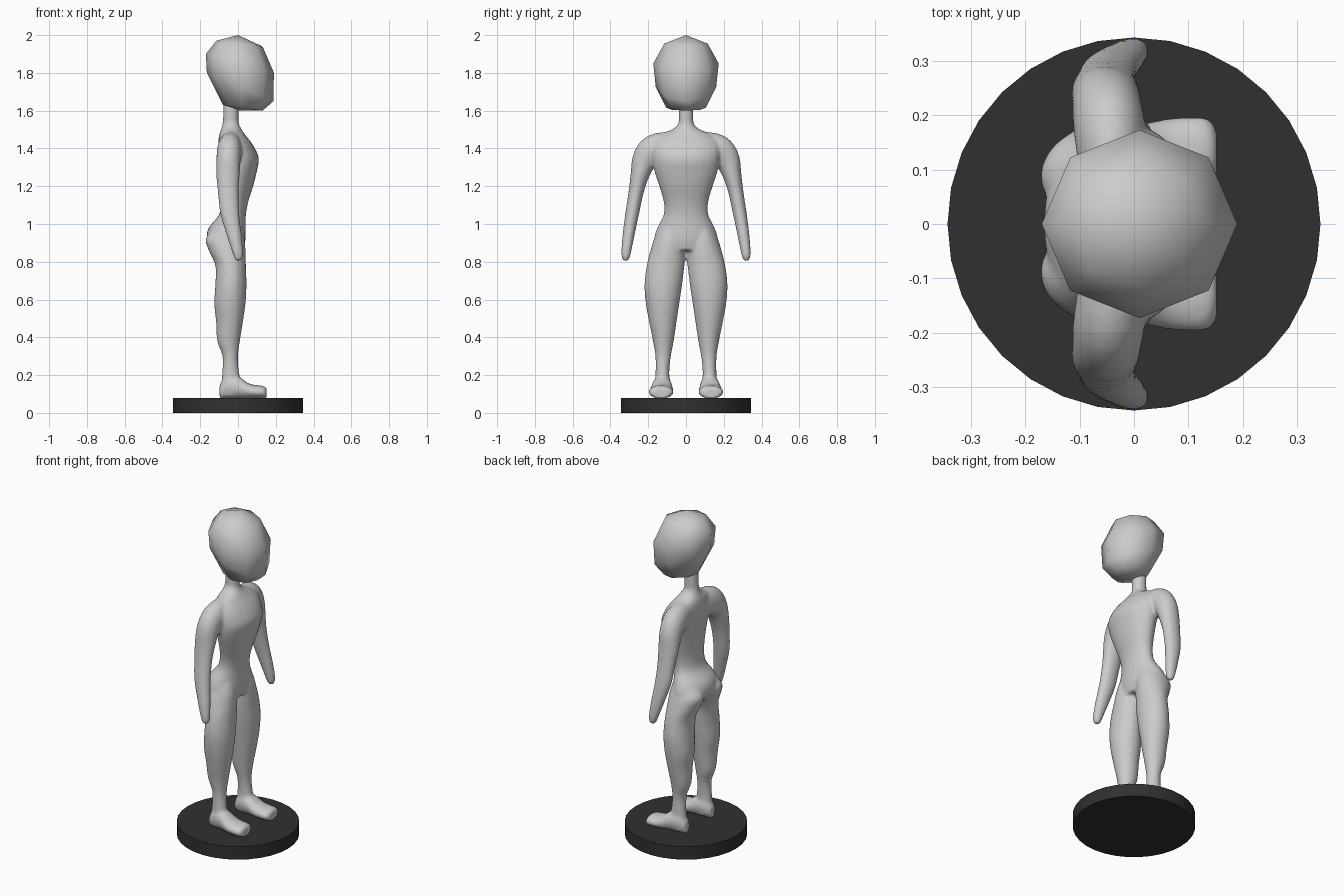
import bpy, bmesh, math
from mathutils import Vector

if "Cube" in bpy.data.objects:
    bpy.data.objects.remove(bpy.data.objects["Cube"])


def material(name, value):
    m = bpy.data.materials.new(name)
    m.diffuse_color = (value, value, value, 1)
    m.use_nodes = True
    m.node_tree.nodes["Principled BSDF"].inputs["Base Color"].default_value = m.diffuse_color
    return m


def make_object(name, bm, mat):
    bmesh.ops.recalc_face_normals(bm, faces=bm.faces)
    me = bpy.data.meshes.new(name)
    bm.to_mesh(me)
    bm.free()
    me.materials.append(mat)
    ob = bpy.data.objects.new(name, me)
    bpy.context.collection.objects.link(ob)
    return ob


def spline(rows, steps):
    """Catmull-Rom interpolation between rows of numbers."""
    out = []
    for i in range(len(rows) - 1):
        p = [rows[max(0, min(len(rows) - 1, i + k))] for k in (-1, 0, 1, 2)]
        for s in range(steps):
            t = s / steps
            out.append([0.5 * (2 * b + (c - a) * t + (2 * a - 5 * b + 4 * c - d) * t * t
                               + (3 * b - a - 3 * c + d) * t ** 3) for a, b, c, d in zip(*p)])
    return out + [list(rows[-1])]


def loft(bm, rings, sides=24):
    """Skin a closed tube over rings given as (centre, axis u, axis v)."""
    loops = []
    for c, u, v in rings:
        loops.append([bm.verts.new(c + u * math.cos(a) + v * math.sin(a))
                      for a in (2 * math.pi * k / sides for k in range(sides))])
    for lo, hi in zip(loops, loops[1:]):
        for k in range(sides):
            n = (k + 1) % sides
            bm.faces.new((lo[k], lo[n], hi[n], hi[k]))
    bm.faces.new(loops[0])
    bm.faces.new(loops[-1])


def upright(rows, side=1):
    """Level rings from rows of z, back, front, inner, outer."""
    return [(Vector(((b + f) / 2, side * (i + o) / 2, z)),
             Vector(((f - b) / 2, 0, 0)), Vector((0, (o - i) / 2, 0)))
            for z, b, f, i, o in spline(rows, 4)]


skin = material("light grey", 0.6)
dark = material("charcoal", 0.03)

# Round base
bm = bmesh.new()
bmesh.ops.create_cone(bm, cap_ends=True, segments=32, radius1=0.343, radius2=0.343, depth=0.08)
bmesh.ops.translate(bm, verts=bm.verts, vec=(0, 0, 0.04))
base = make_object("base", bm, dark)

# Torso and neck: z, back, front, half width
torso = [(0.86, -0.13, 0.03, 0.11), (0.92, -0.165, 0.04, 0.165), (0.98, -0.155, 0.04, 0.152),
         (1.05, -0.10, 0.042, 0.118), (1.12, -0.085, 0.055, 0.119), (1.20, -0.085, 0.08, 0.142),
         (1.28, -0.09, 0.10, 0.168), (1.35, -0.10, 0.11, 0.18), (1.42, -0.105, 0.078, 0.18),
         (1.47, -0.10, 0.04, 0.14), (1.50, -0.09, 0.02, 0.075), (1.53, -0.082, 0.005, 0.042),
         (1.58, -0.079, 0.003, 0.039), (1.66, -0.079, 0.003, 0.039)]
# Leg: z, back, front, inner, outer
leg = [(0.98, -0.13, 0.02, 0.03, 0.14), (0.92, -0.172, 0.035, 0.005, 0.17),
       (0.86, -0.155, 0.04, 0.0, 0.188), (0.78, -0.12, 0.042, 0.008, 0.208),
       (0.68, -0.12, 0.045, 0.02, 0.22), (0.58, -0.126, 0.04, 0.035, 0.213),
       (0.48, -0.116, 0.026, 0.05, 0.195), (0.38, -0.11, 0.01, 0.065, 0.175),
       (0.30, -0.082, 0.0, 0.08, 0.162), (0.22, -0.083, 0.005, 0.088, 0.161),
       (0.14, -0.09, 0.02, 0.085, 0.165), (0.09, -0.09, 0.02, 0.085, 0.165)]
# Arm: x, y, z, depth radius, width radius
arm = [(-0.04, 0.09, 1.405, 0.06, 0.085), (-0.045, 0.17, 1.39, 0.066, 0.083),
       (-0.05, 0.218, 1.34, 0.064, 0.068), (-0.053, 0.244, 1.26, 0.062, 0.050),
       (-0.052, 0.264, 1.17, 0.055, 0.040), (-0.043, 0.286, 1.05, 0.050, 0.036),
       (-0.018, 0.306, 0.93, 0.039, 0.031), (0.0, 0.318, 0.84, 0.027, 0.025),
       (0.003, 0.320, 0.806, 0.016, 0.015)]
# Foot: x, centre y, half width, top
foot = [(-0.097, 0.125, 0.025, 0.15), (-0.06, 0.125, 0.044, 0.20), (0.0, 0.127, 0.054, 0.195),
        (0.06, 0.130, 0.064, 0.155), (0.12, 0.132, 0.066, 0.145), (0.14, 0.132, 0.060, 0.14),
        (0.152, 0.132, 0.044, 0.13)]

# Body: parts lofted, then fused into one smooth skin
bm = bmesh.new()
loft(bm, upright([(z, b, f, -w, w) for z, b, f, w in torso]))
for side in (1, -1):
    loft(bm, upright(leg, side))
    pts = spline(arm, 4)
    rings = []
    for i, (x, y, z, rx, rw) in enumerate(pts):
        p, q = pts[max(i - 1, 0)], pts[min(i + 1, len(pts) - 1)]
        across = Vector((0, -side * (q[2] - p[2]), q[1] - p[1])).normalized()
        rings.append((Vector((x, side * y, z)), Vector((rx, 0, 0)), across * rw))
    loft(bm, rings)
    loft(bm, [(Vector((x, side * y, (t + 0.076) / 2)), Vector((0, w, 0)),
               Vector((0, 0, (t - 0.076) / 2))) for x, y, w, t in spline(foot, 4)])
body = make_object("body", bm, skin)
fuse = body.modifiers.new("fuse", 'REMESH')
fuse.mode = 'VOXEL'
fuse.voxel_size = 0.008
fuse.use_smooth_shade = True
soften = body.modifiers.new("soften", 'SMOOTH')
soften.factor = 0.5
soften.iterations = 8

# Faceted head, tilted rings: back x, back z, front x, front z, half width
head_rings = [(-0.115, 1.97, 0.13, 1.94, 0.115), (-0.17, 1.90, 0.19, 1.80, 0.173),
              (-0.165, 1.80, 0.187, 1.65, 0.16), (-0.08, 1.63, 0.13, 1.60, 0.105)]
bm = bmesh.new()
loops = []
for xb, zb, xf, zf, w in head_rings:
    c = Vector(((xb + xf) / 2, 0, (zb + zf) / 2))
    u = Vector(((xf - xb) / 2, 0, (zf - zb) / 2))
    loops.append([bm.verts.new(c + u * math.cos(k * math.pi / 4)
                               + Vector((0, w * math.sin(k * math.pi / 4), 0))) for k in range(8)])
crown, chin = bm.verts.new((0, 0, 2.0)), bm.verts.new((0.01, 0, 1.6))
for k in range(8):
    n = (k + 1) % 8
    for hi, lo in zip(loops, loops[1:]):
        bm.faces.new((hi[k], hi[n], lo[n], lo[k]))
    bm.faces.new((crown, loops[0][k], loops[0][n]))
    bm.faces.new((chin, loops[-1][n], loops[-1][k]))
head = make_object("head", bm, skin)

# Smooth shading with sharp rims kept
for ob, angle in ((base, 30), (head, 80)):
    bpy.ops.object.select_all(action='DESELECT')
    ob.select_set(True)
    bpy.context.view_layer.objects.active = ob
    bpy.ops.object.shade_smooth_by_angle(angle=math.radians(angle))
